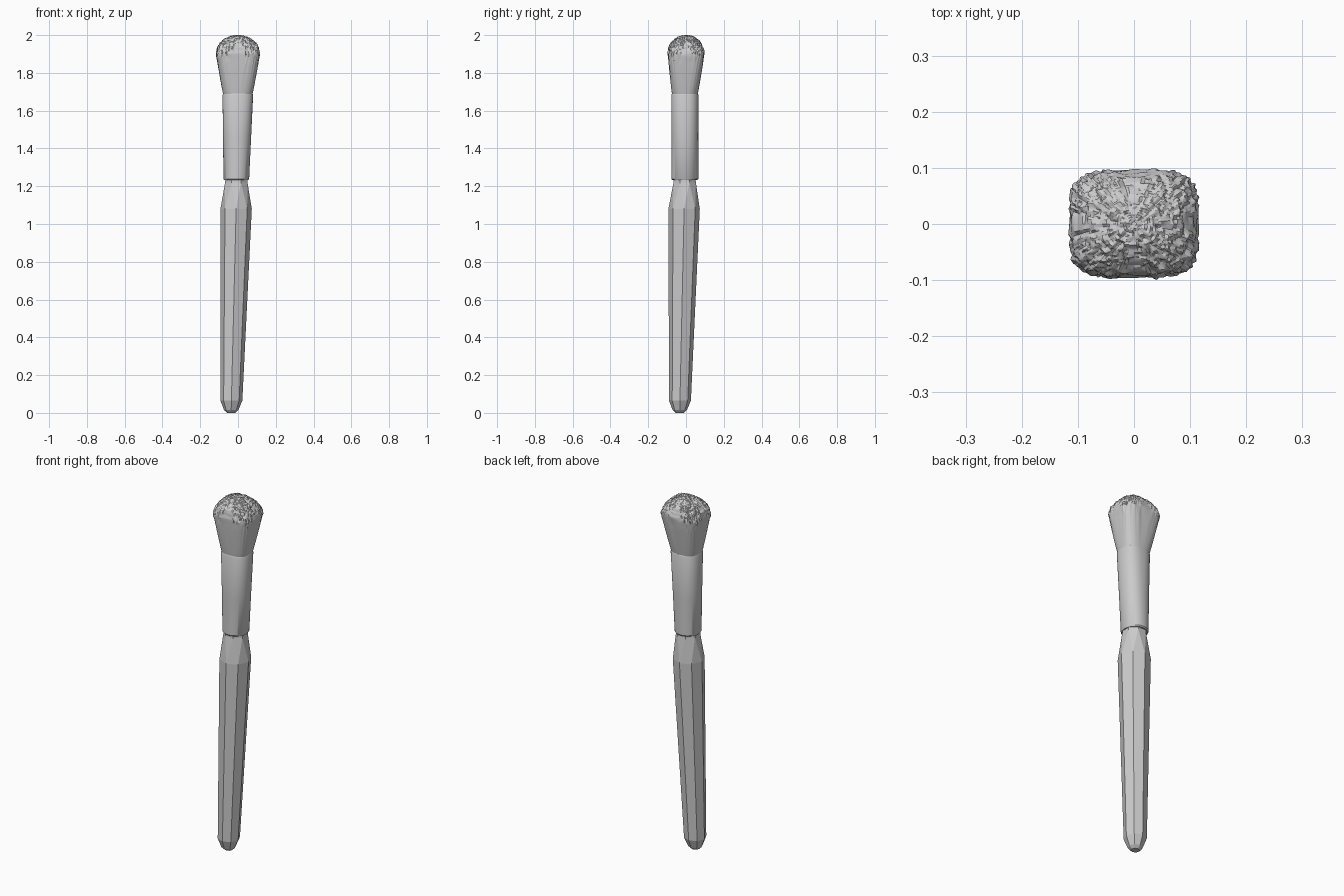
import bpy, bmesh, math
from mathutils import Vector, noise

if "Cube" in bpy.data.objects:
    bpy.data.objects.remove(bpy.data.objects["Cube"])

grey = bpy.data.materials.new("plain grey")
grey.use_nodes = True
colour = (0.6, 0.6, 0.6, 1)
grey.diffuse_color = colour
grey.node_tree.nodes["Principled BSDF"].inputs["Base Color"].default_value = colour


def ring(z, cx, cy, rx, ry, segs, n=2.0, turn=0.0):
    """Superellipse cross-section; n = 2 is an ellipse, larger is squarer."""
    points = []
    for i in range(segs):
        a = math.tau * (i + turn) / segs
        c, s = math.cos(a), math.sin(a)
        points.append(Vector((cx + rx * math.copysign(abs(c) ** (2 / n), c),
                              cy + ry * math.copysign(abs(s) ** (2 / n), s), z)))
    return points


def loft(name, rings, smooth_angle=None, zigzag=()):
    """Skin a stack of rings; levels in zigzag are joined by triangles."""
    bm = bmesh.new()
    rows = [[bm.verts.new(p) for p in r] for r in rings]
    for k, (low, high) in enumerate(zip(rows, rows[1:])):
        for i in range(len(low)):
            j = (i + 1) % len(low)
            if k in zigzag:
                bm.faces.new((low[i], low[j], high[i]))
                bm.faces.new((low[j], high[j], high[i]))
            else:
                bm.faces.new((low[i], low[j], high[j], high[i]))
    bm.faces.new(rows[0][::-1])
    bm.faces.new(rows[-1])
    bmesh.ops.recalc_face_normals(bm, faces=bm.faces)
    mesh = bpy.data.meshes.new(name)
    bm.to_mesh(mesh)
    bm.free()
    mesh.materials.append(grey)
    obj = bpy.data.objects.new(name, mesh)
    bpy.context.collection.objects.link(obj)
    if smooth_angle:
        bpy.ops.object.select_all(action='DESELECT')
        obj.select_set(True)
        bpy.context.view_layer.objects.active = obj
        bpy.ops.object.shade_smooth_by_angle(angle=math.radians(smooth_angle))
    return obj


# Eight-sided tapering handle, leaning slightly, with a chamfered neck
handle = [(0.0, -0.036, -0.033, 0.022, 0), (0.015, -0.036, -0.033, 0.038, 0),
          (0.065, -0.035, -0.032, 0.058, 0), (1.08, -0.01, -0.01, 0.083, 0),
          (1.22, -0.009, -0.007, 0.064, 0.5), (1.25, -0.009, -0.007, 0.062, 0.5)]
loft("handle", [ring(z, x, y, r, r, 8, turn=t) for z, x, y, r, t in handle], zigzag=(3,))

# Metal ferrule, round below and slightly squared above, with softened rims
ferrule = [(1.232, -0.009, -0.006, 0.064, 0.066, 2), (1.238, -0.009, -0.006, 0.068, 0.071, 2),
           (1.45, -0.005, -0.006, 0.074, 0.071, 2.2), (1.682, -0.001, -0.006, 0.081, 0.072, 2.5),
           (1.69, -0.001, -0.006, 0.078, 0.069, 2.5)]
loft("ferrule", [ring(z, x, y, a, b, 64, n) for z, x, y, a, b, n in ferrule], 35)

# Bristle head: flared sides with fine ridges, then a ragged dome
SEGS, SIDE, DOME = 160, 14, 36
levels = []
for k in range(SIDE):
    t = k / SIDE
    flare = t ** 0.9
    levels.append((1.675 + 0.225 * t, 0.075 + 0.041 * flare, 0.066 + 0.031 * flare, 2.5 + 1.5 * t))
for k in range(DOME):
    a = math.radians(88) * k / (DOME - 1)
    levels.append((1.9 + 0.1 * math.sin(a), 0.116 * math.cos(a), 0.097 * math.cos(a), 4 - 1.2 * math.sin(a)))
rings = []
for z, rx, ry, n in levels:
    shift = min(1, max(0, (z - 1.69) / 0.2))
    row = ring(z, -0.001 + 0.001 * shift, -0.006 + 0.006 * shift, rx, ry, SEGS, n)
    rough = min(1, max(0, (z - 1.84) / 0.07))
    for i, p in enumerate(row):
        a = math.tau * i / SEGS
        ridge = noise.noise(Vector((9 * math.cos(a), 9 * math.sin(a), 2 * z)))
        tuft = noise.noise(Vector((p.x * 95, p.y * 95, p.z * 30)))
        fine = noise.noise(Vector((p.x * 190, p.y * 190, p.z * 60)))
        out = Vector((p.x, p.y, max(0, z - 1.88))).normalized()
        p += out * (0.0025 * ridge * shift * (1 - rough) + rough * (0.006 * tuft + 0.004 * fine - 0.001))
        p.z = min(p.z, 2.0)
    rings.append(row)
loft("bristles", rings, 25)
